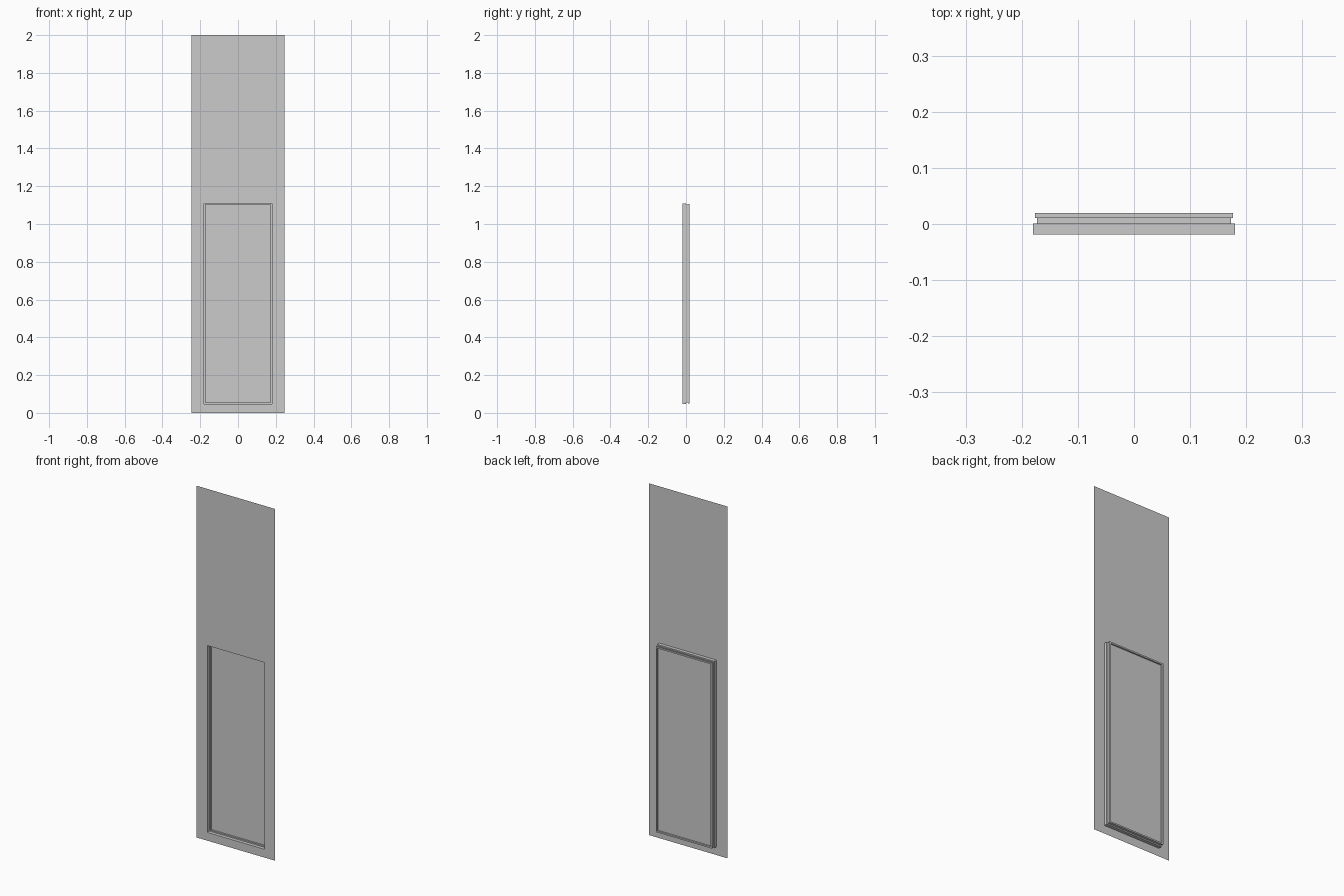
import bpy, bmesh

if "Cube" in bpy.data.objects:
    bpy.data.objects.remove(bpy.data.objects["Cube"])


def ring(bm, hx, z0, z1, y):
    """Rectangular loop of vertices in an XZ plane."""
    return [bm.verts.new(c) for c in ((-hx, y, z0), (hx, y, z0), (hx, y, z1), (-hx, y, z1))]


def nested_rings(name, rings, capped):
    """Bridge successive rectangles; optionally close the last one."""
    bm = bmesh.new()
    loops = [ring(bm, *r) for r in rings]
    for a, b in zip(loops, loops[1:]):
        for i in range(4):
            j = (i + 1) % 4
            bm.faces.new((a[i], a[j], b[j], b[i]))
    if capped:
        bm.faces.new(loops[-1])
    mesh = bpy.data.meshes.new(name)
    bm.to_mesh(mesh)
    bm.free()
    ob = bpy.data.objects.new(name, mesh)
    bpy.context.collection.objects.link(ob)
    return ob


HX, Z0, Z1 = 0.18, 0.047, 1.109       # opening
FRONT, STEP, PANE, BACK = -0.0185, 0.0005, 0.0105, 0.0195


def inset(d, y):
    return (HX - d, Z0 + d, Z1 - d, y)


# Thin front sheet with a rectangular opening
nested_rings("door_sheet", [(0.247, 0.0, 2.0, FRONT), inset(0, FRONT)], False)

# Stepped recess walls, closed by the pane
nested_rings("recess_with_pane",
             [inset(0, FRONT), inset(0, STEP), inset(0.007, STEP), inset(0.007, PANE)], True)

# Raised rim around the back of the pane
nested_rings("back_rim",
             [inset(0.007, PANE), inset(0.0035, PANE), inset(0.0035, BACK),
              inset(0.012, BACK), inset(0.012, PANE)], False)
